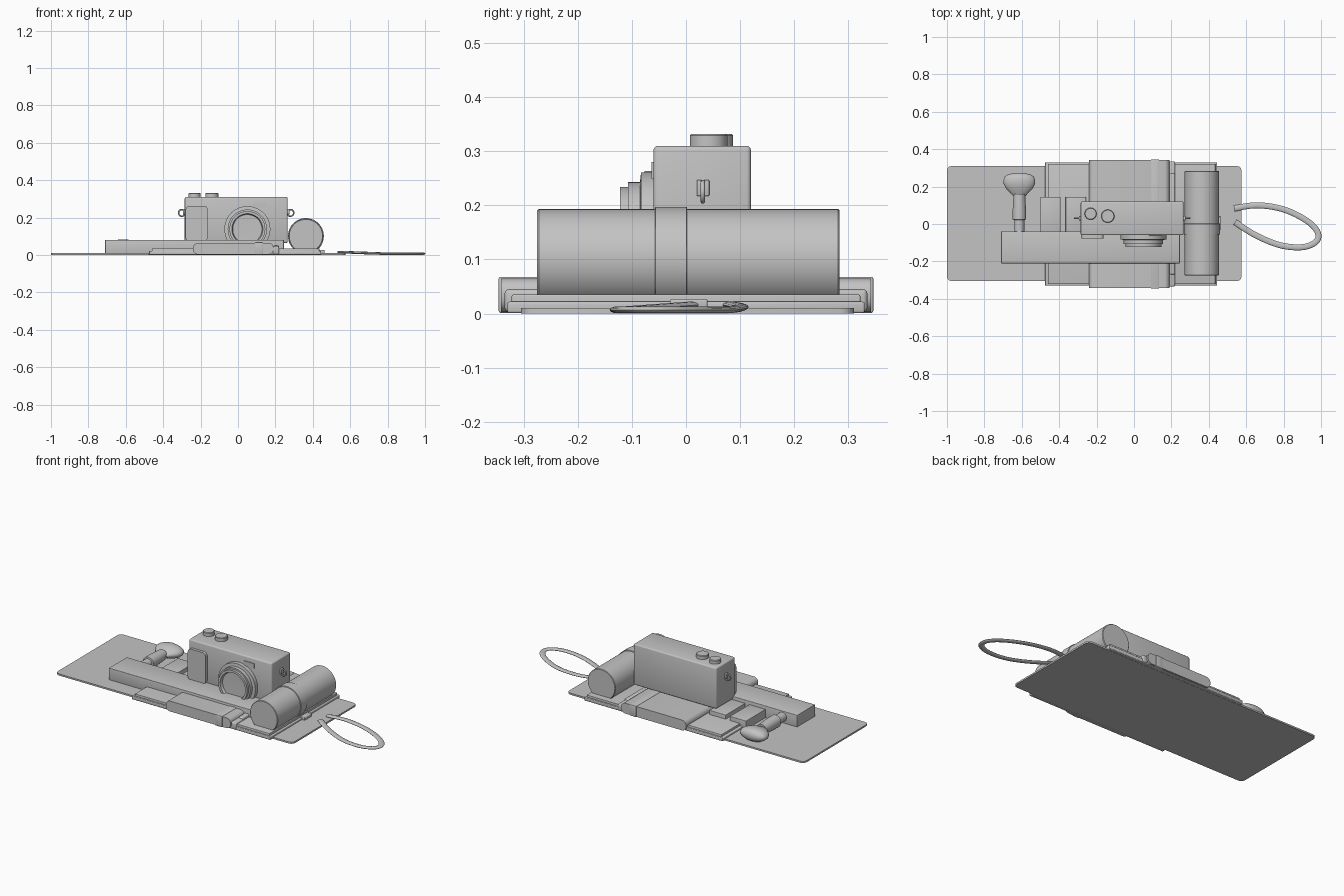
import bpy, bmesh, math
from mathutils import Vector

if "Cube" in bpy.data.objects:
    bpy.data.objects.remove(bpy.data.objects["Cube"])

grey = bpy.data.materials.new("plain grey")
grey.diffuse_color = (0.55, 0.55, 0.55, 1)
grey.use_nodes = True
grey.node_tree.nodes["Principled BSDF"].inputs["Base Color"].default_value = grey.diffuse_color


def finish(name, bm, smooth=True):
    bmesh.ops.recalc_face_normals(bm, faces=bm.faces[:])
    me = bpy.data.meshes.new(name)
    bm.to_mesh(me)
    bm.free()
    ob = bpy.data.objects.new(name, me)
    bpy.context.collection.objects.link(ob)
    me.materials.append(grey)
    if smooth:
        bpy.ops.object.select_all(action='DESELECT')
        ob.select_set(True)
        bpy.context.view_layer.objects.active = ob
        bpy.ops.object.shade_smooth_by_angle(angle=math.radians(35))
    return ob


def box(name, x, y, z, bevel=0.0, axis=None, segments=3):
    """Box from ranges; bevels all edges, or only those along one axis."""
    bm = bmesh.new()
    bmesh.ops.create_cube(bm, size=1)
    for v in bm.verts:
        v.co = Vector([(r[0] + r[1]) / 2 + c * (r[1] - r[0]) for r, c in zip((x, y, z), v.co)])
    if bevel:
        edges = [e for e in bm.edges if axis is None or
                 abs((e.verts[0].co - e.verts[1].co).normalized()[axis]) > 0.9]
        bmesh.ops.bevel(bm, geom=edges, offset=bevel, segments=segments, profile=0.5, affect='EDGES')
    return finish(name, bm, bool(bevel))


def lathe(name, profile, center, axis='y', squash=1.0, sides=48):
    """Turn (radius, position) points around an axis through center."""
    bm = bmesh.new()
    rings = []
    for r, t in profile:
        if r == 0:
            rings.append([(0, 0, t)])
        else:
            rings.append([(r * math.cos(i * math.tau / sides),
                           r * squash * math.sin(i * math.tau / sides), t) for i in range(sides)])
    place = (lambda p: (p[0], p[2], p[1])) if axis == 'y' else (lambda p: p)
    rings = [[bm.verts.new(Vector(place(p)) + Vector(center)) for p in ring] for ring in rings]
    for a, b in zip(rings, rings[1:]):
        for i in range(sides):
            j = (i + 1) % sides
            if len(a) == 1:
                bm.faces.new((a[0], b[i], b[j]))
            elif len(b) == 1:
                bm.faces.new((a[i], a[j], b[0]))
            else:
                bm.faces.new((a[i], a[j], b[j], b[i]))
    return finish(name, bm)


def drum(name, r, lo, hi, center, axis='y', soft=0.003):
    return lathe(name, [(0, lo), (r - soft, lo), (r, lo + soft), (r, hi - soft), (r - soft, hi), (0, hi)],
                 center, axis)


def tube(name, points, radius, flat=1.0, closed=False):
    """Smooth cord through points, optionally flattened in z."""
    bm = bmesh.new()
    n, sub, path = len(points), 8, []
    pts = [Vector(p) for p in points]
    get = (lambda i: pts[i % n]) if closed else (lambda i: pts[max(0, min(n - 1, i))])
    for i in range(n if closed else n - 1):
        a, b, c, d = (get(i + k) for k in (-1, 0, 1, 2))
        for s in range(sub):
            t = s / sub
            path.append(0.5 * (2 * b + (c - a) * t + (2 * a - 5 * b + 4 * c - d) * t * t
                               + (3 * b - a - 3 * c + d) * t ** 3))
    if not closed:
        path.append(pts[-1])
    m, rings = len(path), []
    up = Vector((0, 1, 0)) if closed else Vector((0, 0, 1))
    for i, p in enumerate(path):
        q0 = path[(i - 1) % m] if closed else path[max(i - 1, 0)]
        q1 = path[(i + 1) % m] if closed else path[min(i + 1, m - 1)]
        side = (q1 - q0).cross(up).normalized()
        rings.append([bm.verts.new(p + radius * (side * math.cos(k * math.tau / 12)
                                                 + up * flat * math.sin(k * math.tau / 12)))
                      for k in range(12)])
    for i in range(m if closed else m - 1):
        a, b = rings[i], rings[(i + 1) % m]
        for k in range(12):
            bm.faces.new((a[k], a[(k + 1) % 12], b[(k + 1) % 12], b[k]))
    if not closed:
        bm.faces.new(rings[0])
        bm.faces.new(rings[-1])
    return finish(name, bm)


# Ground mat, low tray and folded pad
box("mat", (-1, 0.575), (-0.305, 0.31), (0, 0.010), 0.025, 2)
box("tray_rim", (-0.475, 0.445), (-0.33, 0.33), (0.001, 0.022), 0.004)
box("tray", (-0.46, 0.435), (-0.322, 0.322), (0.002, 0.035), 0.003)
box("folded_pad", (-0.24, 0.19), (-0.342, 0.342), (0.003, 0.065), 0.027, 1, 6)

# Straps around the pad
box("pad_strap", (0.09, 0.135), (-0.346, 0.346), (0.001, 0.068), 0.004)
box("pad_buckle", (0.185, 0.22), (-0.335, 0.335), (0.003, 0.045), 0.008)
box("pad_clip", (0.19, 0.22), (-0.27, 0.27), (0.03, 0.052), 0.008)

# Long case and two small cases
box("long_case", (-0.71, 0.245), (-0.21, -0.04), (0.008, 0.08), 0.002)
for i, x in enumerate((-0.5, -0.365)):
    box(f"small_case_{i + 1}", (x, x + 0.108), (-0.045, 0.145), (0.008, 0.06), 0.002)

# Camera
box("camera_body", (-0.285, 0.265), (-0.06, 0.12), (0.064, 0.31), 0.008)
box("camera_grip", (-0.28, -0.162), (-0.077, -0.05), (0.075, 0.263), 0.02, 1, 4)
box("viewfinder_window", (0.08, 0.15), (-0.064, -0.058), (0.25, 0.28))
lathe("lens", [(0, -0.05), (0.123, -0.05), (0.123, -0.083), (0.105, -0.085), (0.105, -0.107),
               (0.096, -0.107), (0.096, -0.122), (0.083, -0.122), (0.078, -0.106), (0, -0.104)],
      (0.05, 0, 0.138))
drum("shutter_dial", 0.032, 0.305, 0.332, (-0.232, 0.055, 0), 'z')
drum("winder_dial", 0.035, 0.305, 0.332, (-0.14, 0.042, 0), 'z')
for side, x, s in (("left", -0.285, -1), ("right", 0.265, 1)):
    box(f"{side}_lug", tuple(sorted((x - s * 0.005, x + s * 0.01))), (0.02, 0.043), (0.217, 0.247), 0.002)
    tube(f"{side}_ring", [(x + s * 0.015 + 0.018 * math.cos(a * math.pi / 4), 0.031,
                           0.225 + 0.018 * math.sin(a * math.pi / 4)) for a in range(8)],
         0.004, closed=True)

# Rolled bundle with its band and tab
drum("roll", 0.092, -0.275, 0.284, (0.363, 0, 0.101))
drum("roll_band", 0.096, -0.057, 0.002, (0.363, 0, 0.101), soft=0.001)
box("roll_tab", (0.42, 0.463), (-0.03, 0.04), (0.008, 0.027), 0.004)

# Brush: handle and mushroom shaped head
lathe("brush_handle", [(0, -0.05), (0.027, -0.05), (0.027, 0.022), (0.036, 0.024), (0.036, 0.07),
                       (0.031, 0.16), (0, 0.16)], (-0.613, 0, 0.046))
lathe("brush_head", [(0, 0.15), (0.034, 0.15), (0.05, 0.168), (0.072, 0.19), (0.084, 0.215),
                     (0.085, 0.235), (0.078, 0.253), (0.06, 0.265), (0.03, 0.272), (0, 0.274)],
      (-0.613, 0, 0.046), squash=0.44)

# Cord loop
tube("cord_loop", [(0.535, 0.083, 0.016), (0.66, 0.1, 0.012), (0.8, 0.078, 0.007), (0.92, 0.02, 0.007),
                   (0.98, -0.04, 0.007), (0.975, -0.093, 0.007), (0.9, -0.124, 0.007),
                   (0.78, -0.113, 0.007), (0.65, -0.06, 0.011), (0.54, 0.01, 0.016)], 0.016, flat=0.4)
